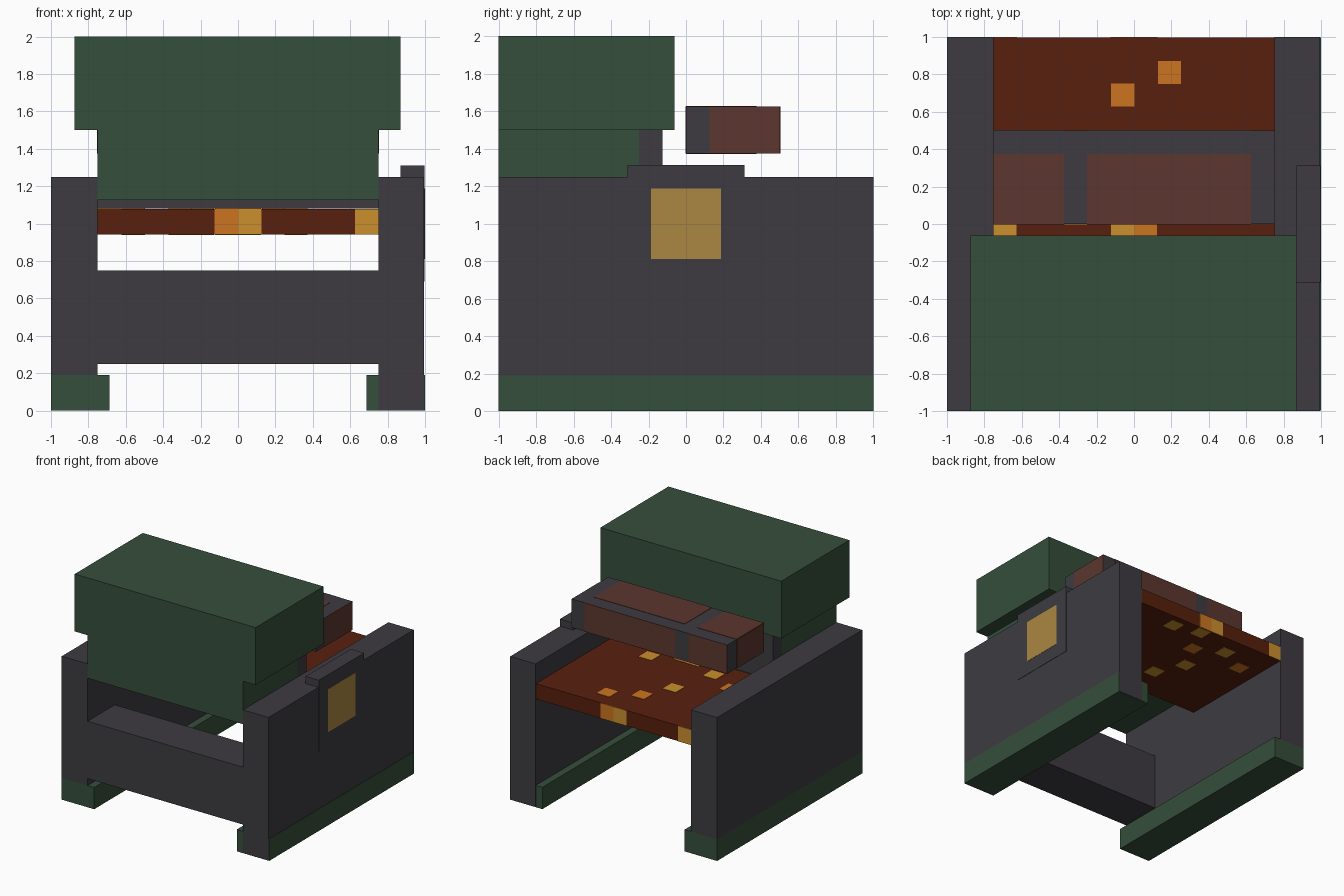
import bpy, bmesh

if "Cube" in bpy.data.objects:
    bpy.data.objects.remove(bpy.data.objects["Cube"])


def mat(name, rgb):
    m = bpy.data.materials.new(name)
    m.diffuse_color = (*rgb, 1)
    m.use_nodes = True
    m.node_tree.nodes["Principled BSDF"].inputs["Base Color"].default_value = m.diffuse_color
    return m


GREY = mat("dark grey", (0.047, 0.044, 0.053))
GREEN = mat("dark green", (0.036, 0.077, 0.044))
RUST = mat("rust", (0.098, 0.014, 0.004))
ORANGE = mat("orange", (0.60, 0.178, 0.015))
GOLD = mat("gold", (0.597, 0.275, 0.026))
MAROON = mat("maroon", (0.107, 0.037, 0.028))
TAN = mat("tan", (0.41, 0.242, 0.052))


def box(name, x, y, z, m):
    """Box from its (min, max) range on each axis."""
    bm = bmesh.new()
    bmesh.ops.create_cube(bm, size=1)
    for v in bm.verts:
        v.co = [r[0] if c < 0 else r[1] for c, r in zip(v.co, (x, y, z))]
    me = bpy.data.meshes.new(name)
    bm.to_mesh(me)
    bm.free()
    me.materials.append(m)
    ob = bpy.data.objects.new(name, me)
    bpy.context.collection.objects.link(ob)
    return ob


T = 0.003  # thickness of painted plates

# Side walls standing on green runners
box("left_wall", (-1, -0.75), (-1, 1), (0.19, 1.25), GREY)
box("left_runner", (-1, -0.687), (-1, 1), (0, 0.19), GREEN)
box("right_wall", (0.75, 0.995), (-1, 1), (0.002, 1.25), GREY)
box("right_runner", (0.687, 1), (-0.998, 0.998), (0, 0.19), GREEN)

# Raised panel on the right wall with a tan window
box("side_panel", (0.87, 0.998), (-0.312, 0.312), (0.69, 1.312), GREY)
box("side_window", (0.99, 1), (-0.188, 0.188), (0.812, 1.188), TAN)

# Front crossbar
box("crossbar", (-0.75, 0.75), (-1, -0.625), (0.25, 0.75), GREY)

# Green hood, its lower body and the grey back panel
box("hood_top", (-0.875, 0.87), (-1, -0.0625), (1.5, 2), GREEN)
box("hood_body", (-0.75, 0.75), (-1, -0.25), (1.125, 1.5), GREEN)
box("hood_back", (-0.75, 0.75), (-0.25, -0.125), (1.08, 1.5), GREY)

# Rust tray
Z0, Z1, Y0, Y1 = 0.943, 1.077, -0.125, 0.997
box("tray", (-0.75, 0.75), (Y0, Y1), (Z0, Z1), RUST)

# Glowing squares on the top and underside of the tray
H = 0.0625
top = [(-0.06, 0.69, ORANGE), (0.19, 0.81, ORANGE), (0.31, 0.06, GOLD),
       (-0.19, 0.44, GOLD), (-0.31, 0.06, GOLD), (-0.56, 0.19, ORANGE),
       (-0.69, -0.06, GOLD), (-0.06, -0.06, GOLD), (0.06, -0.06, ORANGE)]
under = [(0.31, 0.88, GOLD), (0.06, 0.93, GOLD), (-0.31, 0.81, GOLD),
         (-0.06, 0.69, ORANGE), (-0.06, 0.19, GOLD), (-0.56, 0.69, ORANGE),
         (-0.19, 0.44, GOLD)]
for cx, cy, m in top:
    box("ember_top", (cx - H, cx + H), (cy - H, cy + H), (Z1 - T, Z1 + T), m)
for cx, cy, m in under:
    box("ember_under", (cx - H, cx + H), (cy - H, cy + H), (Z0 - T, Z0 + T), m)

# Glowing squares on the front and back edges, mirrored in x
for cx, m in ((0.6875, GOLD), (0.0625, GOLD), (-0.0625, ORANGE)):
    box("ember_front", (cx - H, cx + H), (Y0 - T, Y0 + T), (Z0, Z1), m)
    box("ember_back", (-cx - H, -cx + H), (Y1 - T, Y1 + T), (Z0, Z1), m)

# Floating ingot block: grey core with maroon plates
X, Y, Z = (-0.75, 0.75), (0, 0.5), (1.375, 1.625)
box("ingot_core", X, Y, Z, GREY)
for xr in ((-0.75, -0.375), (-0.25, 0.625)):
    for z in Z:
        box("ingot_face", xr, (0, 0.375), (z - T, z + T), MAROON)
    for y in Y:
        box("ingot_side", xr, (y - T, y + T), Z, MAROON)
box("ingot_left_end", (-0.75 - T, -0.75 + T), (0, 0.375), Z, MAROON)
box("ingot_right_end", (0.75 - T, 0.75 + T), (0.125, 0.5), Z, MAROON)
